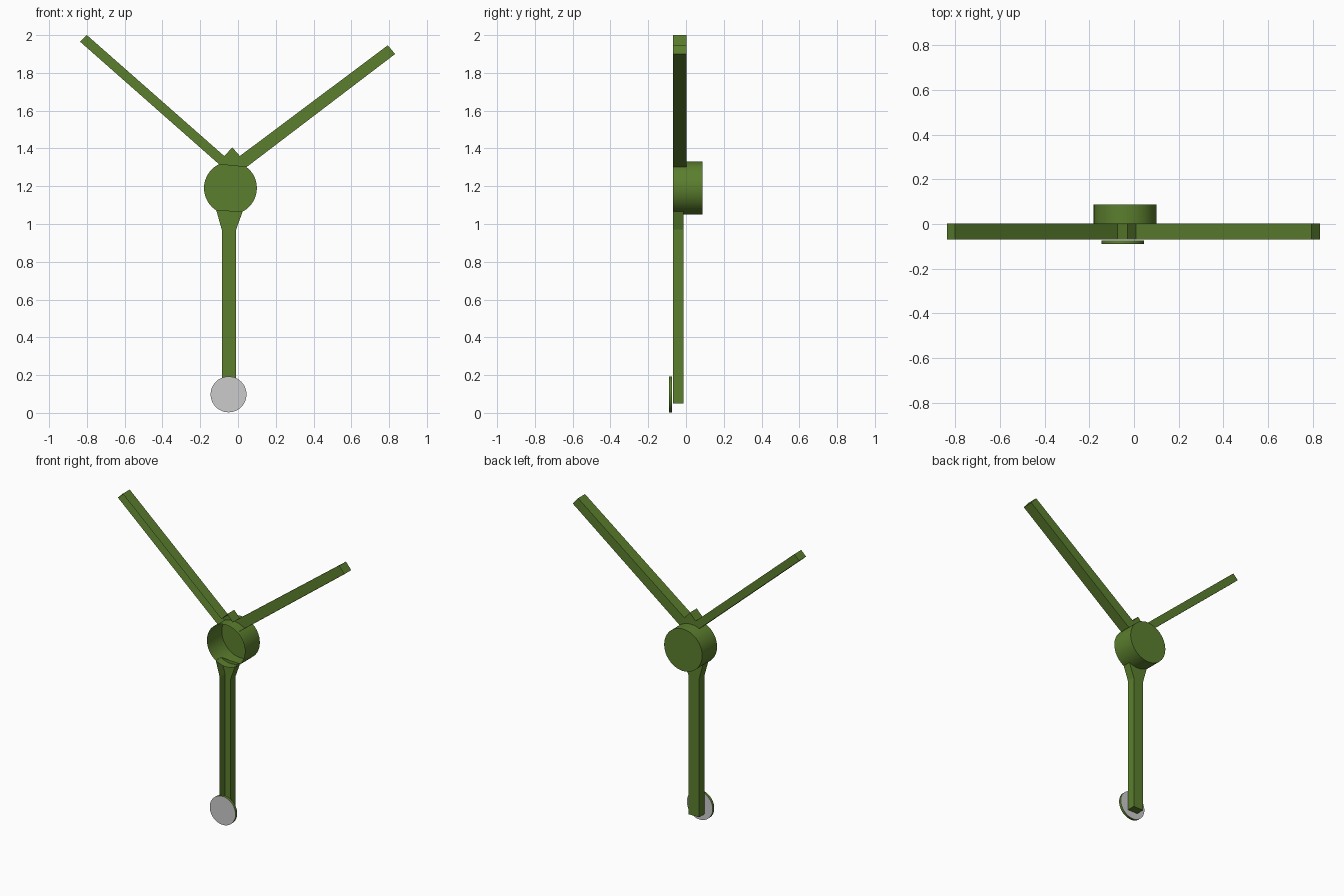
import bpy, bmesh
from math import cos, sin, pi

if "Cube" in bpy.data.objects:
    bpy.data.objects.remove(bpy.data.objects["Cube"])

green = bpy.data.materials.new("olive_green")
green.diffuse_color = (0.105, 0.21, 0.027, 1)
green.use_nodes = True
green.node_tree.nodes["Principled BSDF"].inputs["Base Color"].default_value = green.diffuse_color
FRONT = -0.07


def finish(name, bm, mat=None, smooth=False):
    mesh = bpy.data.meshes.new(name)
    bm.to_mesh(mesh)
    bm.free()
    obj = bpy.data.objects.new(name, mesh)
    bpy.context.collection.objects.link(obj)
    if mat:
        mesh.materials.append(mat)
    if smooth:
        bpy.context.view_layer.objects.active = obj
        obj.select_set(True)
        bpy.ops.object.shade_smooth_by_angle()
        obj.select_set(False)
    return obj


def shell(name, outline, y0, y1, closed=False, caps=(1,), walls=True, mat=green, smooth=False):
    """Extrude an (x, z) outline along y; caps 0 = front, 1 = back."""
    bm = bmesh.new()
    rings = [[bm.verts.new((x, y, z)) for x, z in outline] for y in (y0, y1)]
    a, b = rings
    n = len(outline)
    if walls:
        for i in range(n if closed else n - 1):
            j = (i + 1) % n
            bm.faces.new((a[i], a[j], b[j], b[i]))
    if 0 in caps:
        bm.faces.new(a)
    if 1 in caps:
        bm.faces.new(b[::-1])
    # outlines run counter-clockwise seen from the front
    return finish(name, bm, mat, smooth)


def circle(cx, cz, r, n=48):
    return [(cx + r * cos(2 * pi * i / n), cz + r * sin(2 * pi * i / n)) for i in range(n)]


# forked arms with the small peak between them, open toward the front and the hub
shell("forked_arms", [(0.045, 1.301), (0.832, 1.90), (0.793, 1.946), (0.01, 1.36),
                      (-0.03, 1.405), (-0.073, 1.36), (-0.80, 2.0), (-0.836, 1.965),
                      (-0.10, 1.316)], FRONT, 0.003)

# round hub, a cup open at the front
shell("hub", circle(-0.04, 1.19, 0.14), FRONT, 0.087, closed=True, smooth=True)

# handle with flared neck, open at the front
shell("handle", [(-0.115, 1.073), (-0.086, 0.97), (-0.086, 0.05), (-0.01, 0.05),
                 (-0.01, 0.97), (0.025, 1.067)], FRONT, -0.014)

# end disc: green rim with grey faces
disc = circle(-0.05, 0.098, 0.095)
shell("end_disc_rim", disc, -0.09, -0.073, closed=True, caps=(), smooth=True)
shell("end_disc_faces", disc, -0.09, -0.073, caps=(0, 1), walls=False, mat=None)
